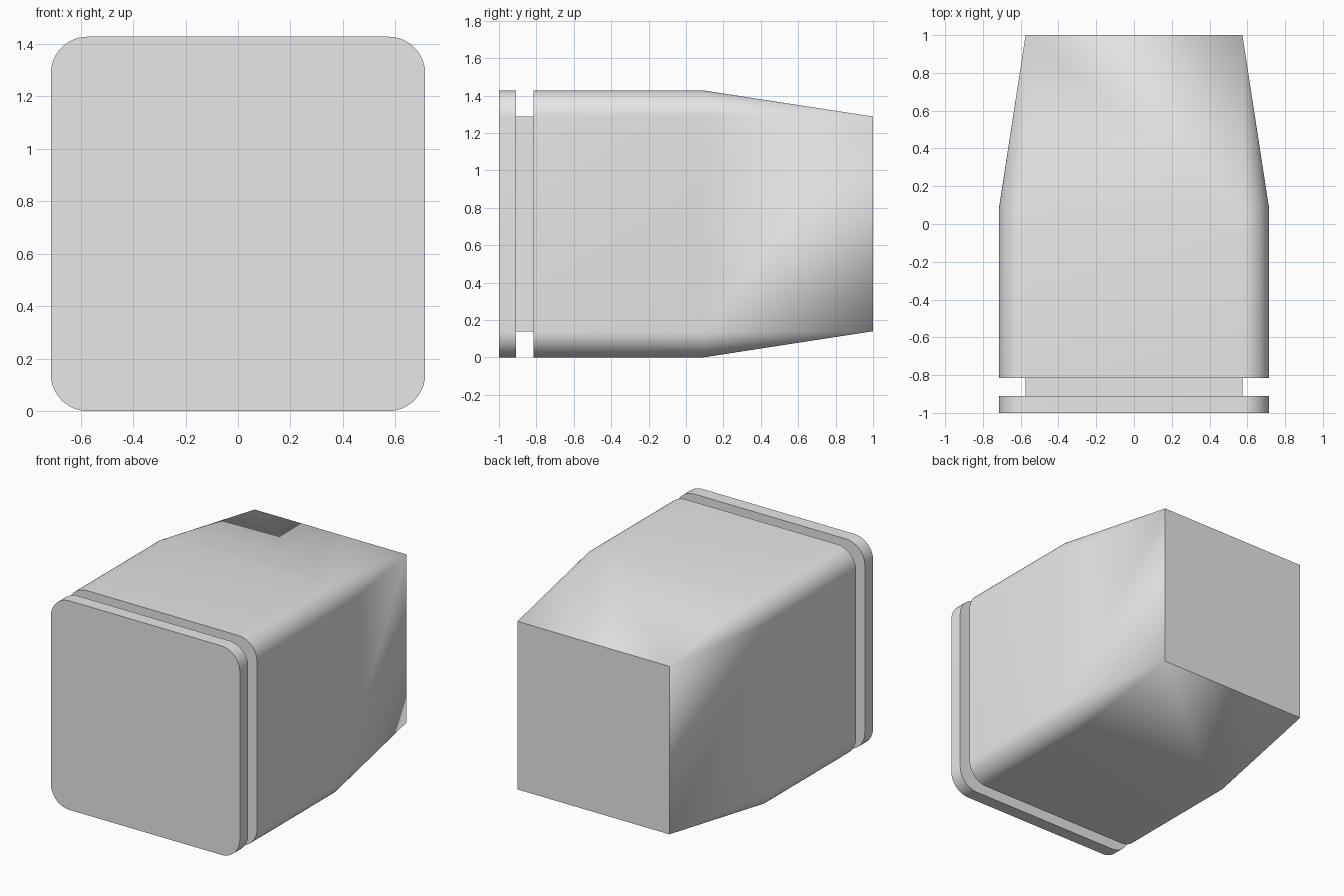
import bpy
import bmesh
from math import sin, cos, pi, radians

if "Cube" in bpy.data.objects:
    bpy.data.objects.remove(bpy.data.objects["Cube"], do_unlink=True)

CORE = 0.574      # half width of the inner square
RADIUS = 0.14     # rounding added around the inner square
CENTRE_Z = CORE + RADIUS
STEPS = 12        # segments per rounded corner

grey = bpy.data.materials.new("light grey")
grey.use_nodes = True
colour = (0.8, 0.8, 0.8, 1)
grey.diffuse_color = colour
grey.node_tree.nodes["Principled BSDF"].inputs["Base Color"].default_value = colour


def section(bm, y, radius):
    """Ring of vertices: the inner square grown outwards by a radius."""
    ring = []
    for corner, (sx, sz) in enumerate([(1, 1), (-1, 1), (-1, -1), (1, -1)]):
        for i in range(STEPS + 1):
            a = (corner + i / STEPS) * pi / 2
            ring.append(bm.verts.new((sx * CORE + radius * cos(a), y,
                                      CENTRE_Z + sz * CORE + radius * sin(a))))
    return ring


def loft(name, sections):
    """Closed solid through a list of (y, radius) sections."""
    bm = bmesh.new()
    rings = [section(bm, y, r) for y, r in sections]
    for a, b in zip(rings, rings[1:]):
        for i in range(len(a)):
            j = (i + 1) % len(a)
            bm.faces.new((a[i], a[j], b[j], b[i]))
    bm.faces.new(rings[0])
    bm.faces.new(rings[-1])
    # Sections with no radius collapse to sharp corners
    bmesh.ops.remove_doubles(bm, verts=bm.verts[:], dist=0.0005)
    bmesh.ops.recalc_face_normals(bm, faces=bm.faces[:])
    mesh = bpy.data.meshes.new(name)
    bm.to_mesh(mesh)
    bm.free()
    mesh.materials.append(grey)
    obj = bpy.data.objects.new(name, mesh)
    bpy.context.collection.objects.link(obj)
    bpy.ops.object.select_all(action='DESELECT')
    obj.select_set(True)
    bpy.context.view_layer.objects.active = obj
    bpy.ops.object.shade_smooth_by_angle(angle=radians(30))
    return obj


# Front plate, recessed neck, and body tapering to a sharp square back
loft("front_plate", [(-1, RADIUS), (-0.91, RADIUS)])
loft("recessed_neck", [(-0.91, 0), (-0.815, 0)])
loft("tapered_body", [(-0.815, RADIUS), (0.09, RADIUS), (1, 0)])
